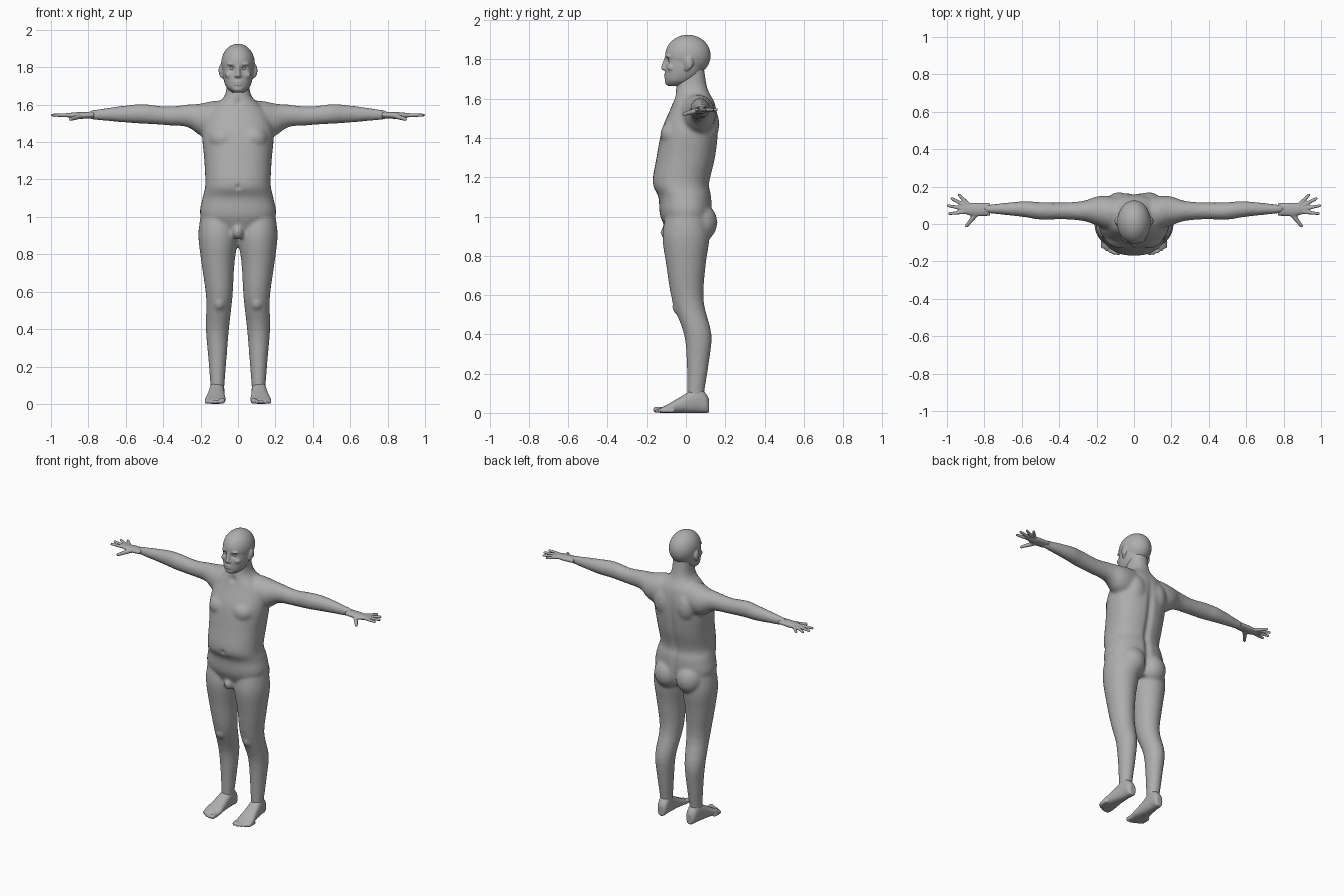
import bpy, bmesh, math
from mathutils import Matrix, Vector

cube = bpy.data.objects.get("Cube")
if cube:
    bpy.data.objects.remove(cube, do_unlink=True)

GREY = (.42, .42, .42, 1)
skin = bpy.data.materials.new("plain grey")
skin.use_nodes = True
skin.diffuse_color = GREY
skin.node_tree.nodes["Principled BSDF"].inputs["Base Color"].default_value = GREY

BOTH = (1, -1)
MIDDLE = (1,)
AXES = {"x": Vector((1, 0, 0)), "y": Vector((0, 1, 0)), "z": Vector((0, 0, 1))}


def spline(rows, steps=4):
    """Fill in smooth sections between the given ones."""
    rows = [Vector(row) for row in rows]
    filled = []
    for i in range(len(rows) - 1):
        start, end = rows[i], rows[i + 1]
        leave = (end - rows[max(i - 1, 0)]) / 2
        arrive = (rows[min(i + 2, len(rows) - 1)] - start) / 2
        for step in range(steps):
            t = step / steps
            ease = t * t * (3 - 2 * t)
            filled.append(start.lerp(end, ease) + leave * t * (1 - t) ** 2
                          - arrive * t * t * (1 - t))
    return filled + [rows[-1]]


def signed_power(value, power):
    return math.copysign(abs(value) ** (2 / power), value)


def loft(bm, axis, rows, power=2, sides=BOTH, count=32):
    """Closed tube; rows hold position, two centre and two radius values."""
    along = AXES[axis]
    across, beyond = [AXES[name] for name in "xyz" if name != axis]
    angles = [math.tau * k / count for k in range(count)]
    for side in sides:
        rings = []
        for place, mid_a, mid_b, radius_a, radius_b in spline(rows):
            ring = []
            for angle in angles:
                a = mid_a + radius_a * signed_power(math.cos(angle), power)
                b = mid_b + radius_b * signed_power(math.sin(angle), power)
                point = along * place + across * a + beyond * b
                point.x *= side
                ring.append(bm.verts.new(point))
            rings.append(ring)
        for ring, following in zip(rings, rings[1:]):
            for k in range(count):
                bm.faces.new((ring[k - 1], ring[k], following[k], following[k - 1]))
        bm.faces.new(rings[0])
        bm.faces.new(rings[-1])


def limb(bm, axis, rows, ratio):
    """Pair of limbs; rows hold position, centre and radius."""
    loft(bm, axis, [(t, a, b, r * ratio, r) for t, a, b, r in rows])


def trunk(bm, rows, power):
    """Central upright form; rows hold height, half width, front and back depth."""
    loft(bm, "z", [(z, 0, (back - front) / 2, wide, (back + front) / 2)
                   for z, wide, front, back in rows], power, MIDDLE)


def blob(bm, center, radii, sides=BOTH, detail=3):
    """Ellipsoid muscle or feature."""
    for side in sides:
        place = Matrix.Translation((center[0] * side, center[1], center[2]))
        bmesh.ops.create_icosphere(bm, subdivisions=detail, radius=1,
                                   matrix=place @ Matrix.Diagonal((*radii, 1)))


def chain(bm, start, end, thick, thin, sides=BOTH, beads=16):
    """Tapered round-ended finger form."""
    start, end = Vector(start), Vector(end)
    for k in range(beads):
        t = k / (beads - 1)
        radius = thick + (thin - thick) * t
        blob(bm, start.lerp(end, t), (radius, radius, radius), sides, 2)


def finish(name, bm, voxel=0, smooth=0):
    """Fuse overlapping forms into one softened skin."""
    bmesh.ops.recalc_face_normals(bm, faces=bm.faces[:])
    mesh = bpy.data.meshes.new(name)
    bm.to_mesh(mesh)
    bm.free()
    obj = bpy.data.objects.new(name, mesh)
    bpy.context.collection.objects.link(obj)
    if voxel:
        remesh = obj.modifiers.new("fuse", "REMESH")
        remesh.mode = "VOXEL"
        remesh.voxel_size = voxel
        soften = obj.modifiers.new("soften", "SMOOTH")
        soften.factor = .5
        soften.iterations = smooth
        graph = bpy.context.evaluated_depsgraph_get()
        fused = bpy.data.meshes.new_from_object(obj.evaluated_get(graph))
        obj.modifiers.clear()
        obj.data = fused
    obj.data.materials.clear()
    obj.data.materials.append(skin)
    for face in obj.data.polygons:
        face.use_smooth = True
    return obj


def dent(obj, center, radius, depth):
    """Press the surface along y around a point, on both sides."""
    for vert in obj.data.vertices:
        mirrored = Vector((abs(vert.co.x), vert.co.y, vert.co.z))
        distance = (mirrored - Vector(center)).length / radius
        vert.co.y += depth * math.exp(-distance * distance)


# Torso and neck
bm = bmesh.new()
trunk(bm, [(.9, .11, .08, .1), (1, .2, .13, .13), (1.1, .19, .14, .13),
           (1.17, .175, .17, .12), (1.3, .18, .15, .15), (1.45, .19, .12, .165),
           (1.57, .15, .07, .15), (1.65, .07, .05, .11), (1.77, .06, .04, .09)], 2.3)

# Chest, shoulder blades, seat and groin
blob(bm, (.08, -.06, 1.42), (.08, .07, .07))
blob(bm, (.08, .11, 1.47), (.07, .06, .1))
blob(bm, (.08, .07, .97), (.09, .09, .1))
blob(bm, (0, -.09, .92), (.03, .04, .04), MIDDLE)

# Legs and kneecaps
limb(bm, "z", [(1.02, .11, 0, .1), (.9, .106, 0, .12), (.75, .107, 0, .1),
               (.57, .1, .01, .08), (.4, .11, .06, .07), (.25, .11, .06, .056),
               (.1, .11, .05, .043), (.04, .11, .05, .04)], .88)
blob(bm, (.1, -.04, .54), (.03, .03, .04))

# Arms
limb(bm, "x", [(.05, .06, 1.54, .08), (.13, .06, 1.52, .1), (.2, .07, 1.52, .086),
               (.27, .07, 1.54, .06), (.38, .07, 1.54, .05), (.5, .07, 1.55, .052),
               (.6, .08, 1.55, .046), (.8, .08, 1.545, .023)], .9)
body = finish("body", bm, .01, 6)

# Spine groove and seat cleft
for vert in body.data.vertices:
    if vert.co.y > .04:
        fade = math.exp(-((vert.co.z - 1.2) / .3) ** 4)
        vert.co.y -= .014 * fade * math.exp(-(vert.co.x / .02) ** 2)

# Navel and collar notch
dent(body, (0, -.17, 1.16), .012, .012)
dent(body, (0, -.06, 1.61), .02, .01)

# Palms
bm = bmesh.new()
limb(bm, "x", [(.77, .078, 1.545, .017), (.86, .078, 1.542, .018),
               (.92, .08, 1.544, .01)], 2)

# Fingers fanned from the wrist, then the thumb
wrist = Vector((.85, .07, 1.544))
for i in range(4):
    angle = math.radians(17 * i - 6)
    fan = Vector((math.cos(angle), math.sin(angle), 0))
    length = .145 - .007 * (i - 1.1) ** 2
    chain(bm, wrist + fan * .04, wrist + fan * length, .012, .009)
chain(bm, (.84, .06, 1.54), (.895, -.01, 1.522), .016, .01)
finish("hands", bm, .005, 3)

# Feet, flat below and turned slightly outward
bm = bmesh.new()
loft(bm, "y", [(y, .115 - .07 * y, top / 2, wide, top / 2) for y, wide, top in
               ((.118, .02, .07), (.1, .033, .1), (.06, .038, .13), (-.03, .047, .08),
                (-.09, .056, .045), (-.13, .05, .025))], 2.4)

# Toes, shorter toward the outside
for i in range(5):
    radius = .011 if i else .016
    x, tip = .084 + .021 * i, -.168 + .0025 * i * i
    chain(bm, (x, tip + .06, radius), (x, tip + radius, radius), radius, radius)
finish("feet", bm, .005, 3)

# Skull and face
bm = bmesh.new()
blob(bm, (0, .01, 1.82), (.09, .116, .106), MIDDLE, 4)
trunk(bm, [(1.665, .03, .09, 0), (1.69, .06, .105, .04), (1.73, .076, .107, .08),
           (1.78, .083, .104, .1), (1.84, .08, .1, .1)], 2.1)

# Nose, lips and chin
chain(bm, (0, -.1, 1.81), (0, -.115, 1.758), .009, .013, MIDDLE)
blob(bm, (.01, -.108, 1.753), (.009, .012, .008))
for height in (1.722, 1.709):
    blob(bm, (0, -.1, height), (.025, .013, .007), MIDDLE)
blob(bm, (0, -.09, 1.685), (.03, .017, .017), MIDDLE)

# Brows, cheeks and ears
blob(bm, (.03, -.086, 1.817), (.03, .018, .01))
blob(bm, (.043, -.074, 1.758), (.026, .022, .02))
blob(bm, (.09, .015, 1.782), (.014, .023, .034))
blob(bm, (.086, .005, 1.757), (.01, .014, .016))
head = finish("head", bm, .005, 4)

# Sockets and eyes
dent(head, (.032, -.096, 1.793), .014, .013)
bm = bmesh.new()
blob(bm, (.032, -.078, 1.793), (.013, .012, .01))
finish("eyes", bm)
